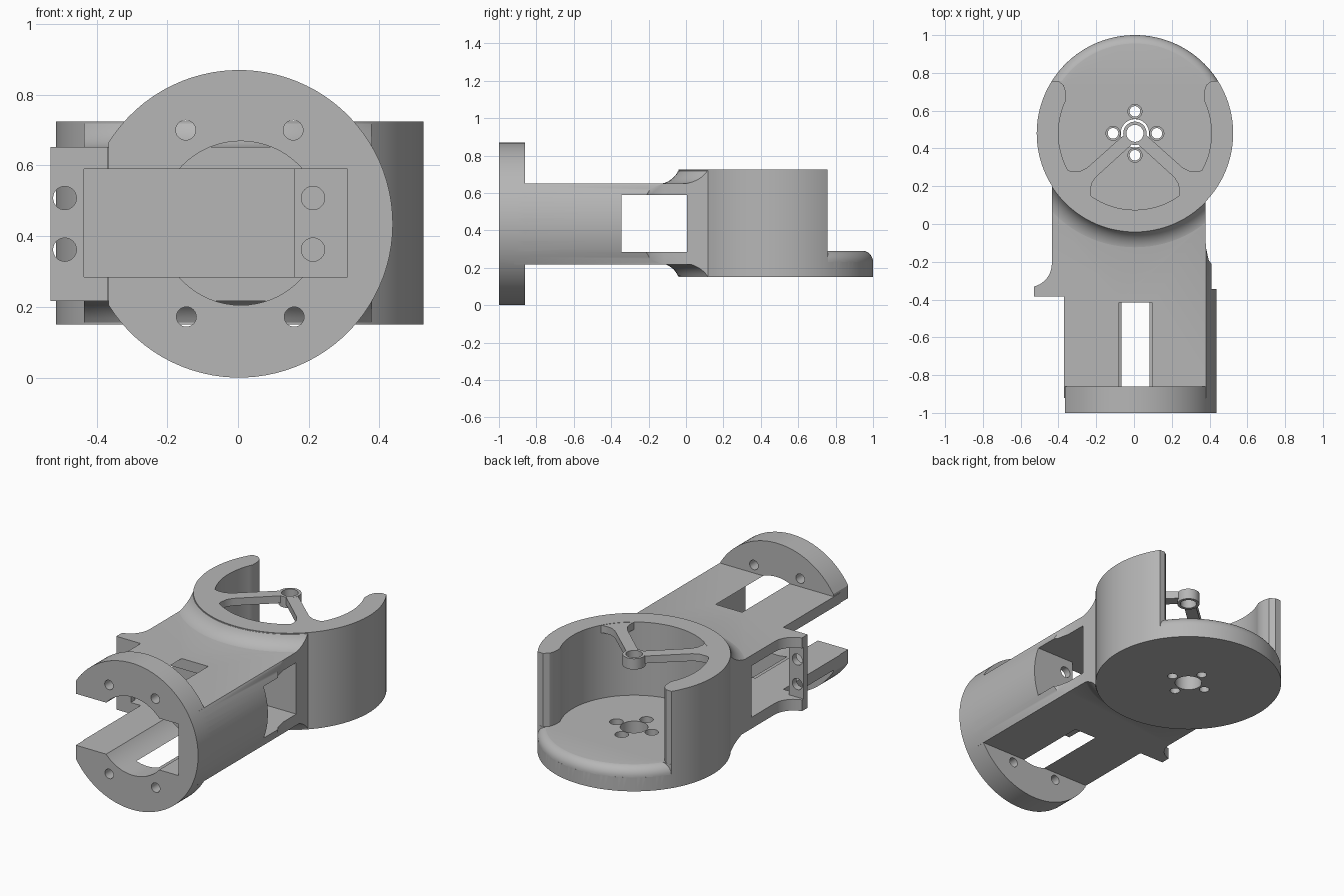
import bpy, bmesh
from math import sin, cos, radians, pi

cube = bpy.data.objects.get("Cube")
if cube:
    bpy.data.objects.remove(cube)

grey = bpy.data.materials.new("plain grey")
grey.use_nodes = True
GREY = (0.47, 0.47, 0.47, 1)
grey.diffuse_color = GREY
grey.node_tree.nodes["Principled BSDF"].inputs["Base Color"].default_value = GREY

CX, CY = 0.005, 0.48      # housing axis
BX, BZ = 0.003, 0.435     # barrel axis


def arc(cx, cy, r, a0, a1, n):
    steps = [radians(a0 + (a1 - a0) * i / n) for i in range(n + 1)]
    return [(cx + r * cos(a), cy + r * sin(a)) for a in steps]


def circle(cx, cy, r, n=32):
    return arc(cx, cy, r, 0, 360, n)[:-1]


def finish(name, bm):
    bmesh.ops.recalc_face_normals(bm, faces=bm.faces[:])
    mesh = bpy.data.meshes.new(name)
    bm.to_mesh(mesh)
    bm.free()
    mesh.materials.append(grey)
    ob = bpy.data.objects.new(name, mesh)
    bpy.context.collection.objects.link(ob)
    return ob


def prism(name, pts, axis, lo, hi):
    """Extrude a 2D outline along z or y."""
    bm = bmesh.new()

    def place(p, h):
        return (p[0], p[1], h) if axis == "z" else (p[0], h, p[1])
    rings = [[bm.verts.new(place(p, h)) for p in pts] for h in (lo, hi)]
    bm.faces.new(rings[0])
    bm.faces.new(rings[1])
    n = len(pts)
    for i in range(n):
        j = (i + 1) % n
        bm.faces.new((rings[0][i], rings[0][j], rings[1][j], rings[1][i]))
    return finish(name, bm)


def lathe(name, profile, n=96):
    """Turn a closed (radius, z) profile about the housing axis."""
    bm = bmesh.new()
    rows = []
    for i in range(n):
        a = 2 * pi * i / n
        rows.append([bm.verts.new((CX + r * cos(a), CY + r * sin(a), z))
                     for r, z in profile])
    m = len(profile)
    for i in range(n):
        p, q = rows[i], rows[(i + 1) % n]
        for k in range(m):
            l = (k + 1) % m
            bm.faces.new((p[k], p[l], q[l], q[k]))
    return finish(name, bm)


def box(x0, x1, y0, y1, z0, z1):
    return prism("cutter", [(x0, y0), (x1, y0), (x1, y1), (x0, y1)], "z", z0, z1)


def combine(ob, tool, op="DIFFERENCE"):
    mod = ob.modifiers.new("boolean", "BOOLEAN")
    mod.object, mod.operation, mod.solver = tool, op, "EXACT"
    bpy.context.view_layer.objects.active = ob
    bpy.ops.object.modifier_apply(modifier=mod.name)
    bpy.data.objects.remove(tool)


# Arm: flat-sided barrel profile plus a concave flare around the housing
barrel = [(-0.6, 0.217), (0.38, 0.217)] + arc(BX, BZ, 0.435, -28, 28, 14) \
    + [(0.38, 0.652), (-0.6, 0.652)]
bracket = prism("bracket_body", barrel, "y", -0.92, 0.5)
upper = [(0.5, 0.722)] + arc(0.63, 0.767, 0.118, 204, 270, 10)
lower = [(r, 0.875 - z) for r, z in reversed(upper)]
combine(bracket, lathe("flare", [(0.43, 0.72)] + upper + lower + [(0.43, 0.155)]), "UNION")

# Plan outline with the side tab
outline = [(-0.37, -1), (0.45, -1), (0.45, -0.25), (0.42, -0.225), (0.395, -0.19),
           (0.38, -0.12)] + arc(CX, CY, 0.46, -36, -163, 40) \
    + arc(-0.56, -0.21, 0.125, 0, -76, 10) + [(-0.53, -0.385), (-0.37, -0.385)]
combine(bracket, prism("outline", outline, "z", -0.2, 1.2), "INTERSECT")

# Front flange with one flat side
combine(bracket, prism("flange", arc(BX, BZ, 0.435, -148, 148, 74), "y", -1, -0.86), "UNION")

# Round housing cup, open at the back
housing = prism("housing", circle(CX, CY, 0.52, 128), "z", 0.15, 0.725)
right = [(0.371, 0.70), (0.382, 0.735), (0.41, 0.757), (0.7, 0.757), (0.7, 1.2)]
left = [(2 * CX - x, y) for x, y in reversed(right)]
cavity = arc(CX, CY, 0.405, -205.5, 25.5, 70) + right + left
combine(housing, prism("cavity", cavity, "z", 0.29, 1))

# Rounded rear lip of the base
lip = lathe("lip", arc(0.46, 0.232, 0.06, 0, 85, 8) + [(0.46, 0.33), (0.57, 0.33), (0.57, 0.232)])
combine(lip, box(-0.8, 0.8, 0.758, 1.3, 0, 1), "INTERSECT")
combine(housing, lip)
combine(bracket, housing, "UNION")

# Side window, front pocket, passage and bore
combine(bracket, box(-0.8, 0.8, -0.345, 0.005, 0.284, 0.59))
combine(bracket, box(-0.8, 0.31, -1.2, -0.387, 0.284, 0.59))
combine(bracket, box(-0.435, 0.16, -0.5, -0.2, 0.284, 0.59))
combine(bracket, prism("bore", circle(0.008, 0.437, 0.232, 64), "y", -1.2, -0.415))

# Screw holes in the tab, ledge and flange
for x in (-0.49, 0.212):
    for z in (0.362, 0.508):
        combine(bracket, prism("hole", circle(x, z, 0.033), "y", -0.45, -0.28))
for x, z in ((-0.148, 0.70), (0.156, 0.70), (-0.146, 0.172), (0.159, 0.172)):
    combine(bracket, prism("hole", circle(x, z, 0.028), "y", -1.1, -0.8))

# Shaft hole and four stepped bolt holes in the floor
combine(bracket, prism("shaft", circle(CX, CY, 0.075, 48), "z", 0, 0.4))
for i in range(4):
    x, y = CX + 0.116 * cos(i * pi / 2), CY + 0.116 * sin(i * pi / 2)
    combine(bracket, prism("hole", circle(x, y, 0.028), "z", 0, 0.4))
    combine(bracket, prism("hole", circle(x, y, 0.037), "z", 0.22, 0.4))

# Top hub ring and its two flared spokes
hub = lathe("hub", [(0.045, 0.66), (0.062, 0.66), (0.062, 0.724), (0.045, 0.724)], 48)
parts = [bracket, hub]
half = [(0.055, 0.033), (0.31, 0.034), (0.35, 0.045), (0.385, 0.075), (0.405, 0.11)]
shape = half + [(d, -w) for d, w in reversed(half)]
for name, angle in (("right_spoke", 222), ("left_spoke", 318)):
    c, s = cos(radians(angle)), sin(radians(angle))
    pts = [(CX + d * c - w * s, CY + d * s + w * c) for d, w in shape]
    parts.append(prism(name, pts, "z", 0.68, 0.7235))

# Smooth curved walls, keep hard edges
bpy.ops.object.select_all(action="DESELECT")
for ob in parts:
    ob.select_set(True)
bpy.context.view_layer.objects.active = bracket
bpy.ops.object.shade_smooth_by_angle()
